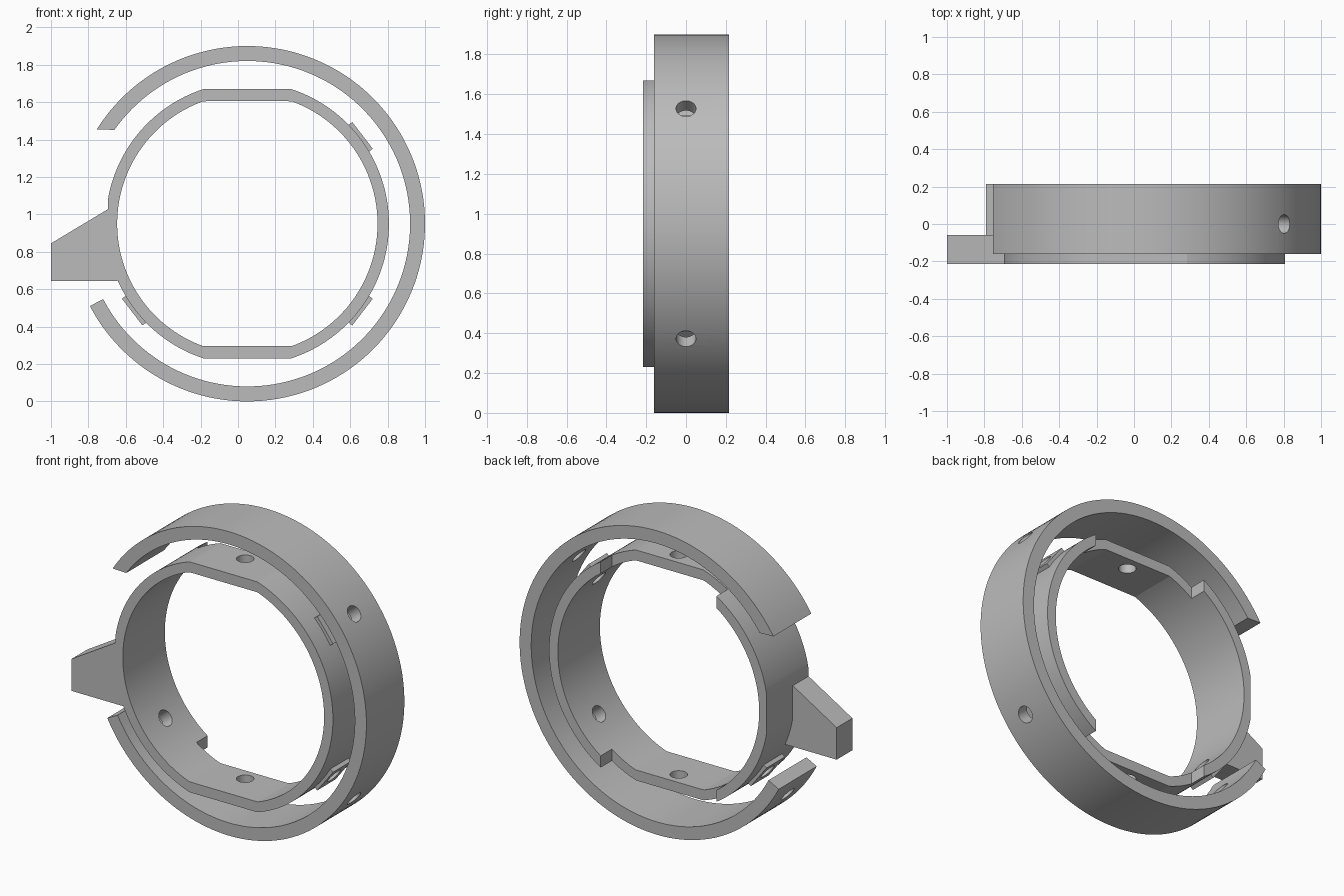
import bpy, bmesh
from math import sin, cos, radians
from mathutils import Matrix, Vector

if "Cube" in bpy.data.objects:
    bpy.data.objects.remove(bpy.data.objects["Cube"], do_unlink=True)

CX, CZ = 0.05, 0.95            # ring axis
HOLE_ANGLES = (37.5, -37.5, 217.5)

grey = bpy.data.materials.new("plain grey")
grey.use_nodes = True
grey.diffuse_color = (0.5, 0.5, 0.5, 1)
grey.node_tree.nodes["Principled BSDF"].inputs["Base Color"].default_value = (0.5, 0.5, 0.5, 1)


def make(name, bm):
    bmesh.ops.recalc_face_normals(bm, faces=bm.faces)
    mesh = bpy.data.meshes.new(name)
    bm.to_mesh(mesh)
    bm.free()
    mesh.materials.append(grey)
    ob = bpy.data.objects.new(name, mesh)
    bpy.context.collection.objects.link(ob)
    return ob


def band(name, outer, inner, y0, y1, closed):
    """Sweep a rectangular section along paired outer and inner outlines."""
    bm = bmesh.new()
    rows = []
    for (ox, oz), (ix, iz) in zip(outer, inner):
        corners = ((ox, y0, oz), (ox, y1, oz), (ix, y1, iz), (ix, y0, iz))
        rows.append([bm.verts.new((x + CX, y, z + CZ)) for x, y, z in corners])
    n = len(rows)
    for i in range(n if closed else n - 1):
        a, b = rows[i], rows[(i + 1) % n]
        for k in range(4):
            m = (k + 1) % 4
            bm.faces.new((a[k], a[m], b[m], b[k]))
    if not closed:
        bm.faces.new(rows[0])
        bm.faces.new(rows[-1])
    return make(name, bm)


def prism(name, outline, y0, y1):
    bm = bmesh.new()
    face = bm.faces.new([bm.verts.new((x, y0, z)) for x, z in outline])
    ext = bmesh.ops.extrude_face_region(bm, geom=[face])
    moved = [v for v in ext["geom"] if isinstance(v, bmesh.types.BMVert)]
    bmesh.ops.translate(bm, verts=moved, vec=(0, y1 - y0, 0))
    return make(name, bm)


def box(name, centre, size, angle=0):
    bm = bmesh.new()
    mat = (Matrix.Translation(centre) @ Matrix.Rotation(-radians(angle), 4, "Y")
           @ Matrix.Diagonal((*size, 1)))
    bmesh.ops.create_cube(bm, size=1, matrix=mat)
    return make(name, bm)


def hole_cutter(angle):
    """Radial drill through the wall at the given angle."""
    a = radians(angle)
    bm = bmesh.new()
    way = Vector((cos(a), 0, sin(a)))
    mat = (Matrix.Translation(Vector((CX, 0, CZ)) + way * 0.8)
           @ way.to_track_quat("Z", "Y").to_matrix().to_4x4())
    bmesh.ops.create_cone(bm, cap_ends=True, segments=32, radius1=0.05,
                          radius2=0.05, depth=0.6, matrix=mat)
    ob = make("hole_cutter", bm)
    ob.hide_render = True
    return ob


def cut(ob, cutters):
    bpy.context.view_layer.objects.active = ob
    for c in cutters:
        mod = ob.modifiers.new("cut", "BOOLEAN")
        mod.operation = "DIFFERENCE"
        mod.solver = "EXACT"
        mod.object = c
        bpy.ops.object.modifier_apply(modifier=mod.name)


def polar(r, deg):
    return r * cos(radians(deg)), r * sin(radians(deg))


def clamp(p, flat, left=-1):
    return max(p[0], left), max(-flat, min(flat, p[1]))


# Outer split ring, with a level cut at the upper end
N = 120
outer = [polar(0.95, -152.4 + 300.3 * i / N) for i in range(N + 1)]
inner = [polar(0.87, -152.4 + 297.2 * i / N) for i in range(N + 1)]
outer_ring = band("outer_ring", outer, inner, -0.16, 0.215, False)

# Inner ring with flats at top, bottom and beside the lever
angles = [360 * i / 180 for i in range(180)]
inner_ring = band("inner_ring",
                  [clamp(polar(0.757, a), 0.72, -0.745) for a in angles],
                  [clamp(polar(0.696, a), 0.655) for a in angles],
                  -0.215, 0.2, True)

# Drilled bosses between the rings
pads = []
for a in HOLE_ANGLES:
    x, z = polar(0.758, a)
    pads.append(box("hole_pad", (CX + x, 0, CZ + z), (0.036, 0.18, 0.18), a))

# Lever on the side of the inner ring
root = [polar(0.725, a) for a in (202, 194, 186, 178, 174)]
lever = prism("lever",
              [(-1, 0.645), (-0.645, 0.645)] + [(x + CX, z + CZ) for x, z in root]
              + [(-0.7, 1.025), (-1, 0.845)], -0.215, -0.06)

# Drill the holes and cut the rear notches behind the flats
drills = [hole_cutter(a) for a in HOLE_ANGLES]
flat_drills = [hole_cutter(a) for a in (90, -90)]
notches = [box("notch_cutter", (CX, 0.29, CZ + s * 0.7), (0.8, 0.4, 0.5)) for s in (1, -1)]
cut(outer_ring, drills)
cut(inner_ring, notches + drills + flat_drills)
for pad, drill in zip(pads, drills):
    cut(pad, [drill])
for c in drills + flat_drills + notches:
    bpy.data.objects.remove(c, do_unlink=True)

# Smooth the curved walls, keep the corners sharp
bpy.ops.object.select_all(action="DESELECT")
for ob in [outer_ring, inner_ring, lever] + pads:
    ob.select_set(True)
bpy.context.view_layer.objects.active = outer_ring
bpy.ops.object.shade_smooth_by_angle(angle=radians(15))
